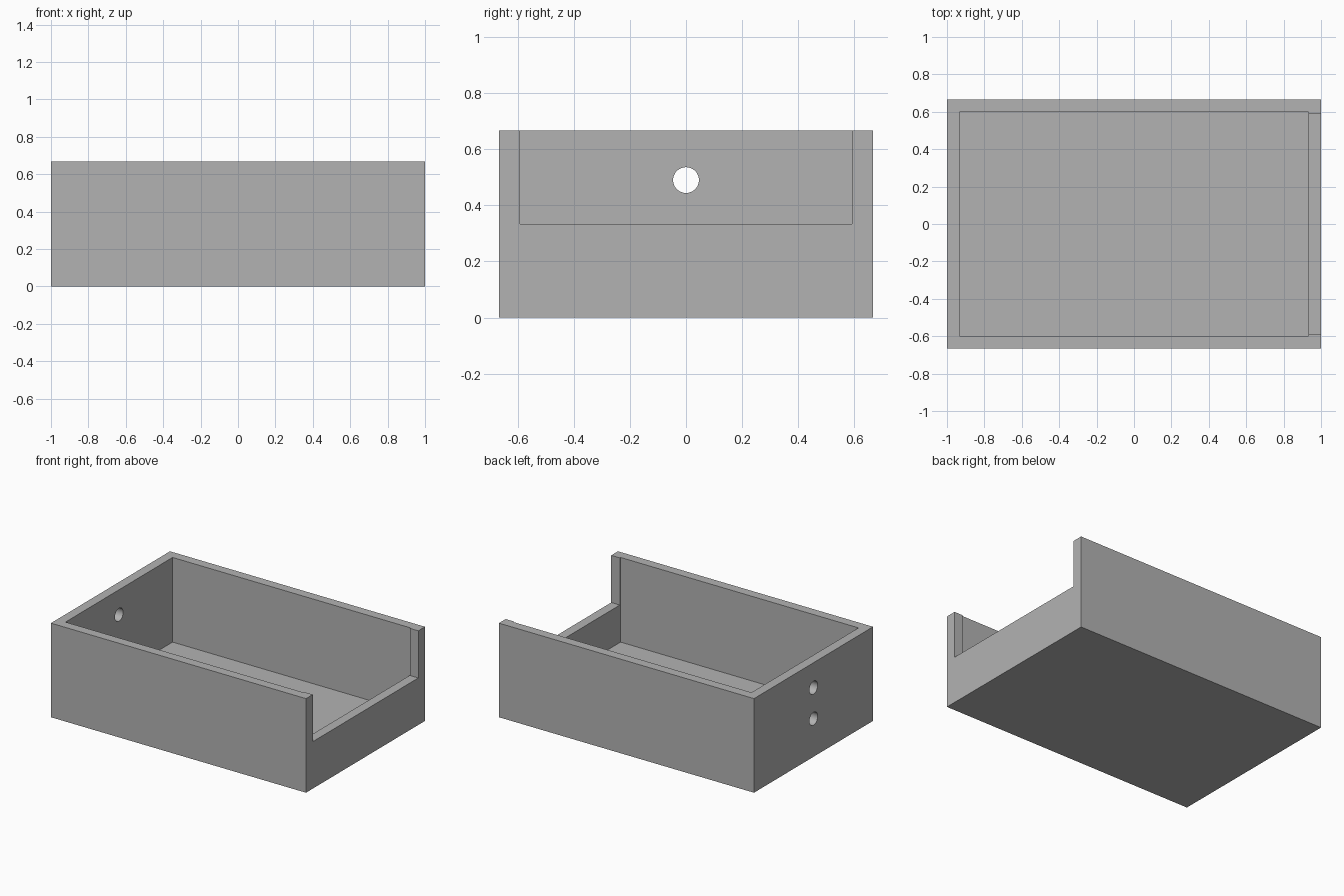
import bpy
import math

if "Cube" in bpy.data.objects:
    bpy.data.objects.remove(bpy.data.objects["Cube"], do_unlink=True)

# Overall sizes
LENGTH, WIDTH, HEIGHT = 2.0, 1.333, 0.667
WALL = 0.067
NOTCH_HALF, NOTCH_Z = 0.591, 0.333
HOLE_R = 0.046

grey = bpy.data.materials.new("plain grey")
grey.use_nodes = True
colour = (0.45, 0.45, 0.45, 1.0)
grey.diffuse_color = colour
grey.node_tree.nodes["Principled BSDF"].inputs["Base Color"].default_value = colour


def box(name, low, high):
    """Axis-aligned box between two corners."""
    bpy.ops.mesh.primitive_cube_add(
        size=1, location=[(a + b) / 2 for a, b in zip(low, high)])
    obj = bpy.context.object
    obj.name = name
    obj.scale = [b - a for a, b in zip(low, high)]
    bpy.ops.object.transform_apply(location=True, rotation=False, scale=True)
    obj.data.materials.append(grey)
    return obj


def cut(target, cutter):
    """Subtract the cutter from the target, then remove the cutter."""
    cutter.hide_render = True
    mod = target.modifiers.new("cut", "BOOLEAN")
    mod.operation = "DIFFERENCE"
    mod.solver = "EXACT"
    mod.object = cutter
    bpy.context.view_layer.objects.active = target
    bpy.ops.object.modifier_apply(modifier=mod.name)
    bpy.data.objects.remove(cutter, do_unlink=True)


# Solid block hollowed into an open tray
half_x, half_y = LENGTH / 2, WIDTH / 2
top = HEIGHT + 0.2
tray = box("tray", (-half_x, -half_y, 0), (half_x, half_y, HEIGHT))
cut(tray, box("cavity_cutter", (-half_x + WALL, -half_y + WALL, WALL),
              (half_x - WALL, half_y - WALL, top)))

# Wide notch in the +x end wall
cut(tray, box("notch_cutter", (half_x - WALL * 1.5, -NOTCH_HALF, NOTCH_Z),
              (half_x + 0.1, NOTCH_HALF, top)))

# Two round holes, one above the other, in the -x end wall
for z in (0.49, 0.27):
    bpy.ops.mesh.primitive_cylinder_add(
        vertices=48, radius=HOLE_R, depth=WALL * 3,
        location=(-half_x + WALL / 2, 0, z), rotation=(0, math.pi / 2, 0))
    drill = bpy.context.object
    drill.name = "hole_cutter"
    drill.data.materials.append(grey)
    cut(tray, drill)

# Smooth hole walls, crisp box edges
bpy.ops.object.select_all(action="DESELECT")
tray.select_set(True)
bpy.context.view_layer.objects.active = tray
bpy.ops.object.shade_smooth_by_angle(angle=math.radians(30))
